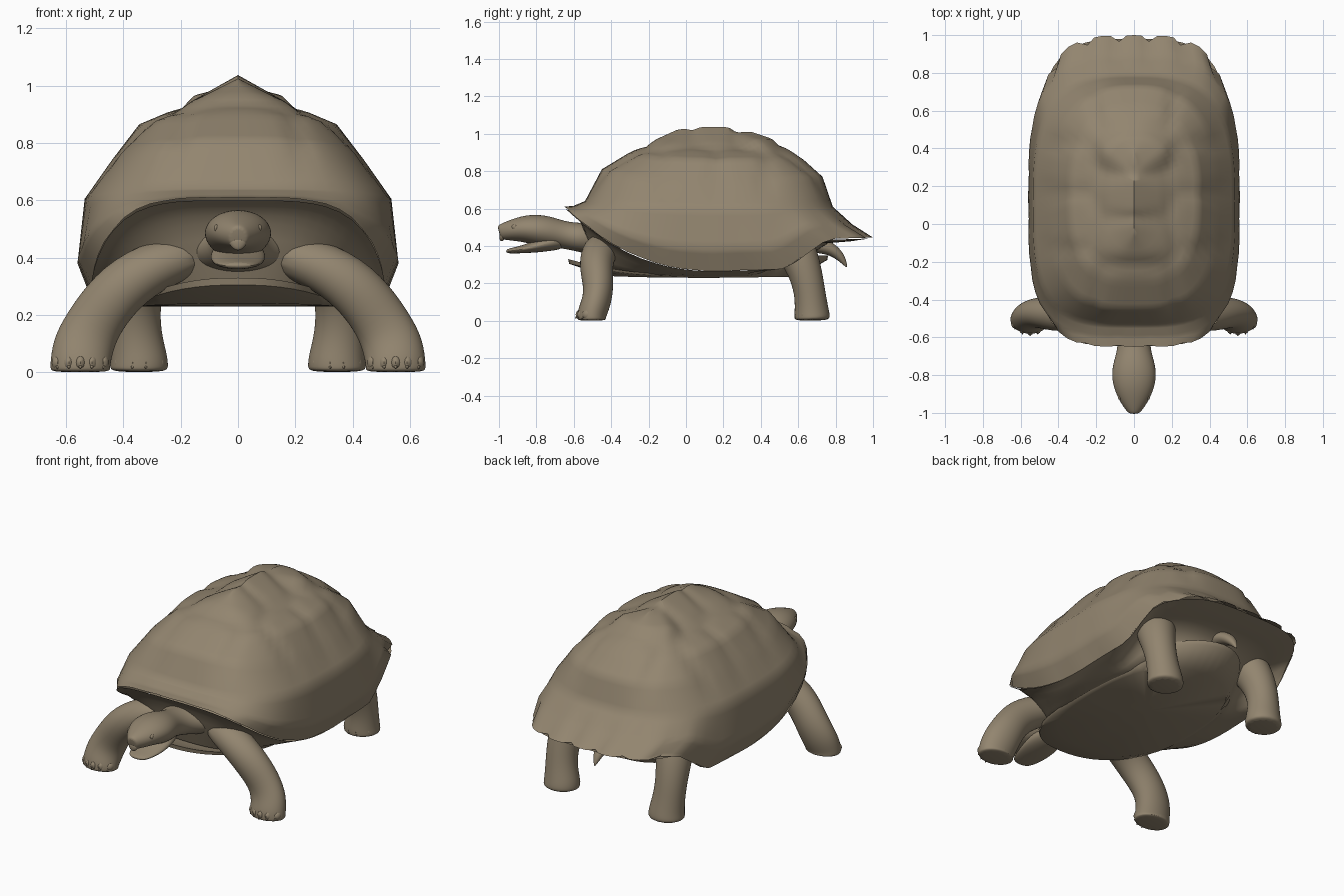
import bpy, bmesh
from math import sin, cos, pi, exp, radians
from mathutils import Vector, Matrix

cube = bpy.data.objects.get("Cube")
if cube:
    bpy.data.objects.remove(cube)

skin = bpy.data.materials.new("olive_brown")
skin.use_nodes = True
COLOUR = (0.29, 0.235, 0.16, 1)
skin.diffuse_color = COLOUR
skin.node_tree.nodes["Principled BSDF"].inputs["Base Color"].default_value = COLOUR


def finish(name, bm, mirror=False, subdiv=0, angle=50):
    bmesh.ops.remove_doubles(bm, verts=bm.verts, dist=0.0005)
    bmesh.ops.recalc_face_normals(bm, faces=bm.faces)
    mesh = bpy.data.meshes.new(name)
    bm.to_mesh(mesh)
    bm.free()
    mesh.materials.append(skin)
    obj = bpy.data.objects.new(name, mesh)
    bpy.context.collection.objects.link(obj)
    if mirror:
        obj.modifiers.new("mirror", 'MIRROR').use_mirror_merge = False
    if subdiv:
        mod = obj.modifiers.new("smooth", 'SUBSURF')
        mod.levels = mod.render_levels = subdiv
    bpy.ops.object.select_all(action='DESELECT')
    obj.select_set(True)
    bpy.context.view_layer.objects.active = obj
    bpy.ops.object.shade_smooth_by_angle(angle=radians(angle))
    return obj


def skin_rings(bm, rings, caps=True):
    loops = [[bm.verts.new(p) for p in ring] for ring in rings]
    n = len(loops[0])
    for a, b in zip(loops, loops[1:]):
        for i in range(n):
            bm.faces.new((a[i], a[(i + 1) % n], b[(i + 1) % n], b[i]))
    if caps:
        bm.faces.new(loops[0][::-1])
        bm.faces.new(loops[-1])


def steps_between(rows, steps):
    """Blend straight between rows of numbers, yielding (row position, values)."""
    out = []
    for k, (a, b) in enumerate(zip(rows, rows[1:])):
        for j in range(steps):
            t = j / steps
            out.append((k + t, [p + (q - p) * t for p, q in zip(a, b)]))
    return out + [(len(rows) - 1, rows[-1])]


def oval(row, seg=80):
    """Rounded outline: half width, front y, back y, front z, side z, back z, squareness."""
    w, yf, yb, zf, zs, zb, square = row
    mid, half = (yf + yb) / 2, (yb - yf) / 2
    pts = []
    for i in range(seg):
        a = 2 * pi * i / seg
        n = square if cos(a) > 0 else square * 0.85
        r = (abs(cos(a)) ** n + abs(sin(a)) ** n) ** (-1 / n)
        u = min(abs(r * cos(a)), 1)
        if cos(a) > 0:
            rise = (zf - zs) * u ** 2.3
        else:
            # the back edge lifts quickly behind the side bridge
            s = min(max((u - 0.4) / 0.35, 0), 1)
            rise = (zb - zs) * (0.85 * s * s * (3 - 2 * s) + 0.15 * u)
        pts.append(Vector((w * r * sin(a), mid - half * r * cos(a), zs + rise)))
    return pts


def tube(name, rows, ref, mirror=False, seg=14, subdiv=2):
    """Loft ellipses along a path; rows are x, y, z, radius along ref, other radius."""
    bm = bmesh.new()
    centres = [Vector(r[:3]) for r in rows]
    rings = []
    for k, r in enumerate(rows):
        t = (centres[min(k + 1, len(rows) - 1)] - centres[max(k - 1, 0)]).normalized()
        u = Vector(ref)
        u = (u - t * u.dot(t)).normalized()
        v = t.cross(u)
        rings.append([centres[k] + u * r[3] * cos(2 * pi * i / seg) + v * r[4] * sin(2 * pi * i / seg)
                      for i in range(seg)])
    skin_rings(bm, rings)
    return finish(name, bm, mirror, subdiv)


def ellipsoids(name, centres, size):
    bm = bmesh.new()
    for c in centres:
        bmesh.ops.create_uvsphere(bm, u_segments=10, v_segments=8, radius=1,
                                  matrix=Matrix.Translation(c) @ Matrix.Diagonal((*size, 1)))
    return finish(name, bm, True)


# Domed shell with a flared rim, ridge, scute grooves and a scalloped back edge
SHELL = [
    (0.515, -0.65, 1.0, 0.61, 0.265, 0.445, 4.2),
    (0.56, -0.60, 0.89, 0.615, 0.38, 0.515, 3.8),
    (0.535, -0.54, 0.785, 0.64, 0.605, 0.61, 3.4),
    (0.44, -0.45, 0.73, 0.81, 0.74, 0.77, 3.0),
    (0.345, -0.31, 0.63, 0.895, 0.865, 0.86, 2.8),
    (0.20, -0.16, 0.47, 0.97, 0.925, 0.97, 2.6),
    (0.0, -0.05, 0.35, 1.02, 1.037, 1.01, 2.0)]
SCUTES = [(0, y) for y in (-0.36, -0.08, 0.145, 0.38, 0.62)]
SCUTES += [(s * 0.4, y) for s in (-1, 1) for y in (-0.3, 0.03, 0.3, 0.56)]
CORE = Vector((0, 0.15, 0.45))

shell_rings = []
for t, row in steps_between(SHELL, 5):
    ring = oval(row)
    for i, p in enumerate(ring):
        a = 2 * pi * i / len(ring)
        if t < 2:
            notch = (1 - abs(cos(10 * a))) ** 2 * (1 - t / 2)
            depth = 0.04 * notch if cos(a) < -0.5 else 0.01 * notch
        else:
            d = sorted(((p.x - x) ** 2 + (p.y - y) ** 2) ** 0.5 for x, y in SCUTES)
            depth = 0.02 * exp(-((d[1] - d[0]) / 0.06) ** 2) * min(1, t - 2)
        ring[i] = p + (CORE - p) * depth
    shell_rings.append(ring)
bm = bmesh.new()
skin_rings(bm, shell_rings, caps=False)
finish("shell", bm)

# Underside of the rim, soft body and side bridges
BODY = [
    (0.515, -0.645, 0.98, 0.60, 0.265, 0.44, 4.2),
    (0.49, -0.60, 0.88, 0.575, 0.258, 0.425, 3.8),
    (0.46, -0.56, 0.76, 0.52, 0.25, 0.415, 3.3),
    (0.42, -0.52, 0.69, 0.41, 0.243, 0.37, 3.0),
    (0.36, -0.47, 0.66, 0.28, 0.236, 0.29, 2.8),
    (0.0, 0.1, 0.1, 0.236, 0.236, 0.236, 2)]
bm = bmesh.new()
skin_rings(bm, [oval(r) for _, r in steps_between(BODY, 2)], caps=False)
finish("body", bm)

# Belly plate with upturned ends
BELLY = [
    (0.0, 0.1, 0.1, 0.26, 0.26, 0.26, 2),
    (0.33, -0.46, 0.58, 0.27, 0.25, 0.27, 2.6),
    (0.37, -0.63, 0.76, 0.33, 0.245, 0.35, 2.4),
    (0.365, -0.625, 0.755, 0.305, 0.236, 0.325, 2.4),
    (0.34, -0.43, 0.60, 0.24, 0.23, 0.235, 2.8),
    (0.0, 0.1, 0.1, 0.23, 0.23, 0.23, 2)]
bm = bmesh.new()
skin_rings(bm, [oval(r, 48) for r in BELLY], caps=False)
finish("belly_plate", bm)

# Neck and upper head, then the open lower jaw
tube("neck_and_head", [
    (0, -0.36, 0.43, 0.32, 0.10), (0, -0.46, 0.435, 0.22, 0.095), (0, -0.56, 0.445, 0.096, 0.08),
    (0, -0.65, 0.458, 0.085, 0.073), (0, -0.73, 0.475, 0.112, 0.085), (0, -0.80, 0.487, 0.123, 0.085),
    (0, -0.87, 0.492, 0.11, 0.073), (0, -0.94, 0.483, 0.078, 0.056),
    (0, -0.99, 0.475, 0.04, 0.042), (0, -1.0, 0.472, 0.03, 0.034)], (1, 0, 0))
tube("lower_jaw", [
    (0, -0.64, 0.435, 0.07, 0.05), (0, -0.74, 0.415, 0.1, 0.045), (0, -0.82, 0.392, 0.097, 0.03),
    (0, -0.90, 0.378, 0.08, 0.018), (0, -0.965, 0.371, 0.05, 0.013)], (1, 0, 0))
tube("beak", [(0, -0.975, 0.47, 0.04, 0.025), (0, -0.985, 0.44, 0.03, 0.016),
              (0, -0.988, 0.425, 0.008, 0.006)], (1, 0, 0), seg=10)
ellipsoids("eyes", [(0.075, -0.915, 0.502)], (0.01, 0.017, 0.014))
ellipsoids("nostrils", [(0.018, -0.988, 0.488)], (0.007, 0.005, 0.005))

# Legs, toes and claws, mirrored left to right
tube("front_legs", [
    (0.13, -0.41, 0.41, 0.09, 0.07), (0.27, -0.46, 0.385, 0.10, 0.09), (0.41, -0.485, 0.30, 0.092, 0.10),
    (0.50, -0.465, 0.18, 0.083, 0.10), (0.54, -0.48, 0.095, 0.08, 0.11),
    (0.55, -0.505, 0.035, 0.08, 0.108), (0.55, -0.505, 0.012, 0.08, 0.108),
    (0.55, -0.505, 0.0, 0.074, 0.102)], (0, 1, 0), True)
tube("hind_legs", [
    (0.31, 0.55, 0.44, 0.12, 0.11), (0.345, 0.60, 0.36, 0.108, 0.105), (0.36, 0.645, 0.24, 0.09, 0.09),
    (0.355, 0.665, 0.13, 0.085, 0.09), (0.345, 0.672, 0.05, 0.095, 0.102),
    (0.345, 0.675, 0.02, 0.098, 0.105), (0.345, 0.675, 0.0, 0.092, 0.10)], (0, 1, 0), True)


def toes(name, x, y, spread, count):
    spots = []
    for i in range(count):
        f = 2 * i / (count - 1) - 1
        spots.append(Vector((x + f * spread, y + 0.035 * f * f, 0.033)))
    ellipsoids(name + "_toes", spots, (0.021, 0.032, 0.029))
    bm = bmesh.new()
    for p in spots:
        place = Matrix.Translation(p + Vector((0, -0.024, -0.012))) @ Matrix.Rotation(radians(125), 4, 'X')
        bmesh.ops.create_cone(bm, cap_ends=True, segments=8, radius1=0.012, radius2=0.002,
                              depth=0.026, matrix=place)
    finish(name + "_claws", bm, True)


toes("front", 0.55, -0.558, 0.08, 5)
toes("hind", 0.345, 0.61, 0.07, 4)

# Short pointed tail
tube("tail", [(0, 0.66, 0.41, 0.06, 0.05), (0, 0.76, 0.395, 0.055, 0.04), (0, 0.815, 0.355, 0.035, 0.03),
              (0, 0.845, 0.315, 0.018, 0.016), (0, 0.86, 0.285, 0.003, 0.003)], (1, 0, 0), seg=10)
